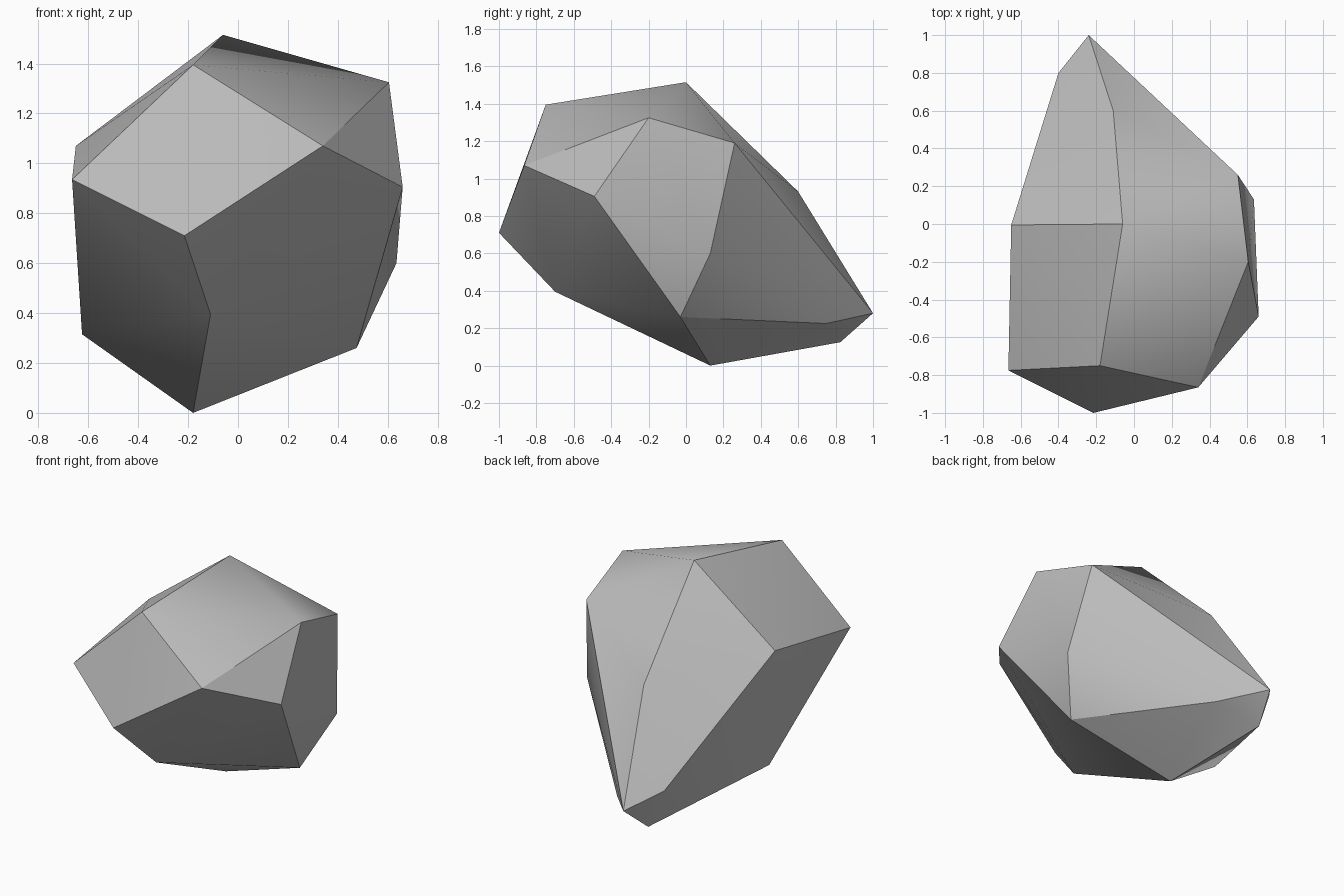
import bpy
import bmesh
import math

cube = bpy.data.objects.get("Cube")
if cube:
    bpy.data.objects.remove(cube, do_unlink=True)

# Single stone colour
stone = bpy.data.materials.new("stone grey")
stone.use_nodes = True
colour = (0.5, 0.5, 0.5, 1.0)
stone.diffuse_color = colour
stone.node_tree.nodes["Principled BSDF"].inputs["Base Color"].default_value = colour

# Corners of the faceted boulder, grouped by region
crown = [(-0.06, 0, 1.515), (0.605, -0.2, 1.325), (-0.18, -0.75, 1.395), (0.55, 0.26, 1.19)]
shoulders = [(0.34, -0.865, 1.07), (0.66, -0.49, 0.905), (-0.215, -1, 0.71),
             (-0.665, -0.775, 0.935), (-0.65, -0.005, 1.07), (-0.11, 0.6, 0.93),
             (0.635, 0.13, 0.6)]
underside = [(-0.11, -0.7, 0.395), (-0.18, 0.13, 0), (0.475, -0.03, 0.26), (-0.625, 0.02, 0.315)]
back_tip = [(-0.24, 1, 0.28), (-0.02, 0.75, 0.225), (-0.3, 0.825, 0.125), (-0.4, 0.8, 0.38)]

# Wrap the corners in a convex skin and merge nearly flat triangles
bm = bmesh.new()
for corner in crown + shoulders + underside + back_tip:
    bm.verts.new(corner)
bmesh.ops.convex_hull(bm, input=bm.verts[:])
bmesh.ops.dissolve_limit(bm, angle_limit=math.radians(4), verts=[], edges=bm.edges[:])
bmesh.ops.recalc_face_normals(bm, faces=bm.faces[:])
mesh = bpy.data.meshes.new("boulder")
bm.to_mesh(mesh)
bm.free()
mesh.materials.append(stone)

boulder = bpy.data.objects.new("boulder", mesh)
bpy.context.collection.objects.link(boulder)

# Soft shading over shallow angles, crisp ridges elsewhere
bpy.ops.object.select_all(action="DESELECT")
boulder.select_set(True)
bpy.context.view_layer.objects.active = boulder
bpy.ops.object.shade_smooth_by_angle(angle=math.radians(30))
